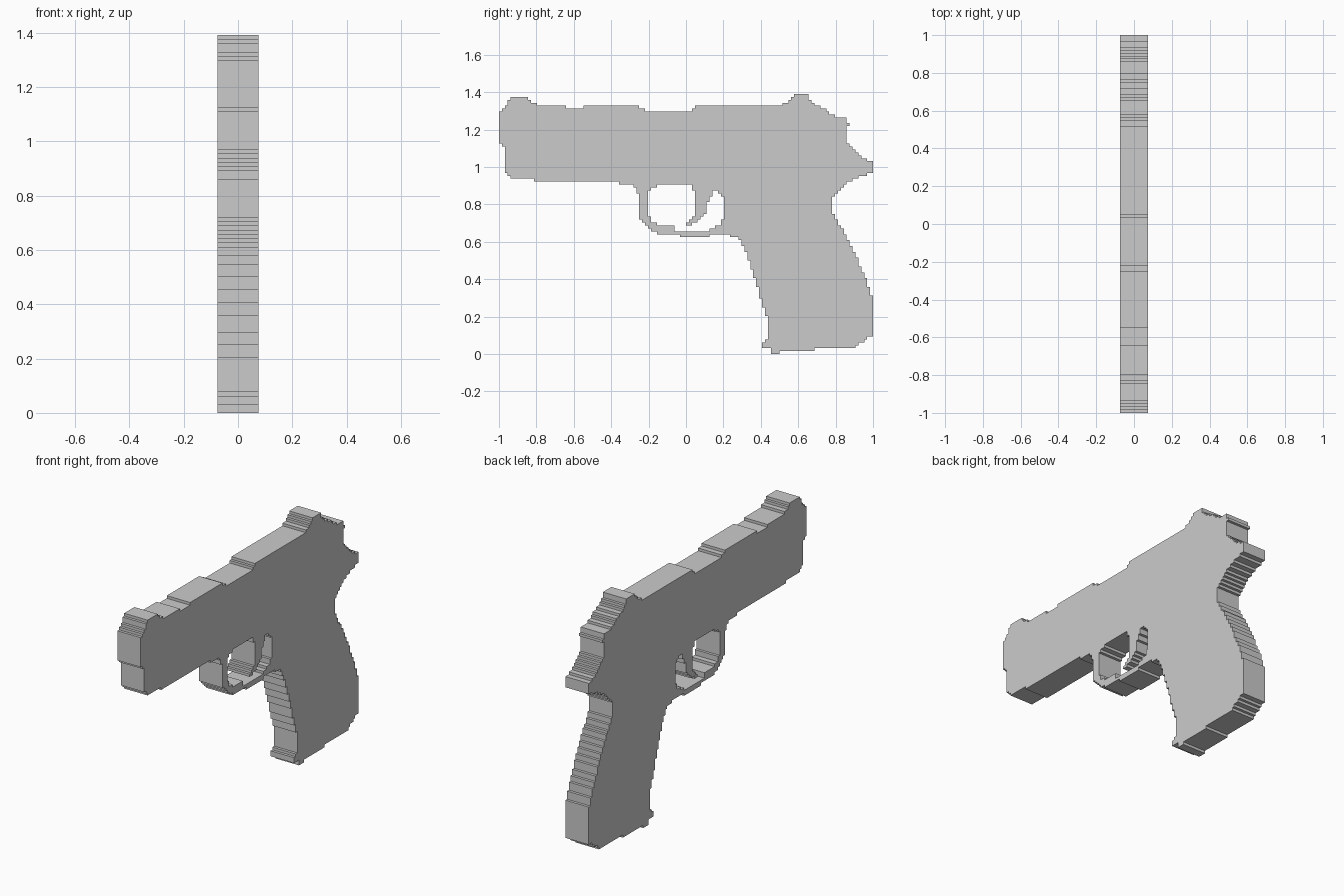
import bpy, bmesh

CELL = 1 / 64        # step size of the blocky outline
HALF = 0.075         # half thickness

# Part profiles as (y, z) points in the side view
slide = [(-1, 1.285), (-.965, 1.32), (-.935, 1.376), (-.85, 1.376), (-.83, 1.345), (-.785, 1.33),
         (-.64, 1.328), (-.64, 1.314), (-.54, 1.314), (-.54, 1.328), (-.27, 1.328), (-.21, 1.3),
         (.03, 1.3), (.06, 1.328), (.5, 1.328), (.55, 1.35), (.59, 1.392), (.64, 1.392),
         (.70, 1.33), (.75, 1.305), (.80, 1.266), (.857, 1.266), (.857, 1.235), (.872, 1.235),
         (.872, 1.215), (.857, 1.215), (.857, 1.14), (.92, 1.065), (1, 1.02), (1, .97),
         (.89, .935), (.83, .89), (.785, .845), (.2, .845), (.2, .905), (-.30, .905),
         (-.4, .922), (-.81, .922), (-.81, .938), (-.935, .938), (-.968, .985), (-.968, 1.11),
         (-1, 1.125)]
grip = [(.2, .95), (.785, .95), (.777, .85), (.777, .77), (.84, .66), (.9, .54), (.95, .43),
        (.98, .35), (1, .28), (1, .10), (.95, .07), (.9, .038), (.69, .038), (.69, .02),
        (.5, .02), (.5, 0), (.46, 0), (.45, .025), (.413, .03), (.413, .055), (.435, .08),
        (.442, .16), (.42, .23), (.39, .33), (.36, .43), (.32, .55), (.28, .625), (.2, .64)]
guard = [(-.33, .93), (-.275, .89), (-.256, .86), (-.256, .78), (-.24, .71), (-.2, .67),
         (-.13, .638), (-.035, .638), (-.035, .622), (.125, .622), (.125, .638), (.28, .638),
         (.3, .93)]
guard_hole = [(-.14, .905), (-.19, .88), (-.21, .85), (-.21, .76), (-.18, .705), (-.14, .682),
              (-.07, .68), (-.07, .663), (.125, .663), (.18, .69), (.203, .73), (.203, .84),
              (.17, .876), (.1, .905)]
trigger = [(.02, .92), (.05, .86), (.05, .75), (.03, .72), (0, .70), (0, .685), (.05, .703),
           (.10, .75), (.125, .83), (.15, .872), (.2, .872), (.2, .92)]


def inside(poly, y, z):
    hit = False
    for (y1, z1), (y2, z2) in zip(poly, poly[1:] + poly[:1]):
        if (z1 > z) != (z2 > z) and y < y1 + (z - z1) * (y2 - y1) / (z2 - z1):
            hit = not hit
    return hit


def solid(y, z):
    if inside(trigger, y, z):
        return True
    if inside(guard_hole, y, z):
        return False
    return any(inside(p, y, z) for p in (slide, grip, guard))


# Fill the profile with square cells, then extrude it across x
bm = bmesh.new()
corners = {}


def corner(i, k):
    if (i, k) not in corners:
        corners[i, k] = bm.verts.new((-HALF, i * CELL, k * CELL))
    return corners[i, k]


for i in range(-64, 64):
    for k in range(90):
        if solid((i + .5) * CELL, (k + .5) * CELL):
            bm.faces.new([corner(i, k), corner(i, k + 1), corner(i + 1, k + 1), corner(i + 1, k)])

ext = bmesh.ops.extrude_face_region(bm, geom=bm.faces[:], use_keep_orig=True)
for v in ext["geom"]:
    if isinstance(v, bmesh.types.BMVert):
        v.co.x = HALF
bmesh.ops.recalc_face_normals(bm, faces=bm.faces[:])
bmesh.ops.dissolve_limit(bm, angle_limit=0.02, verts=bm.verts[:], edges=bm.edges[:])

mesh = bpy.data.meshes.new("pistol_body")
bm.to_mesh(mesh)
bm.free()
bpy.context.collection.objects.link(bpy.data.objects.new("pistol_body", mesh))
